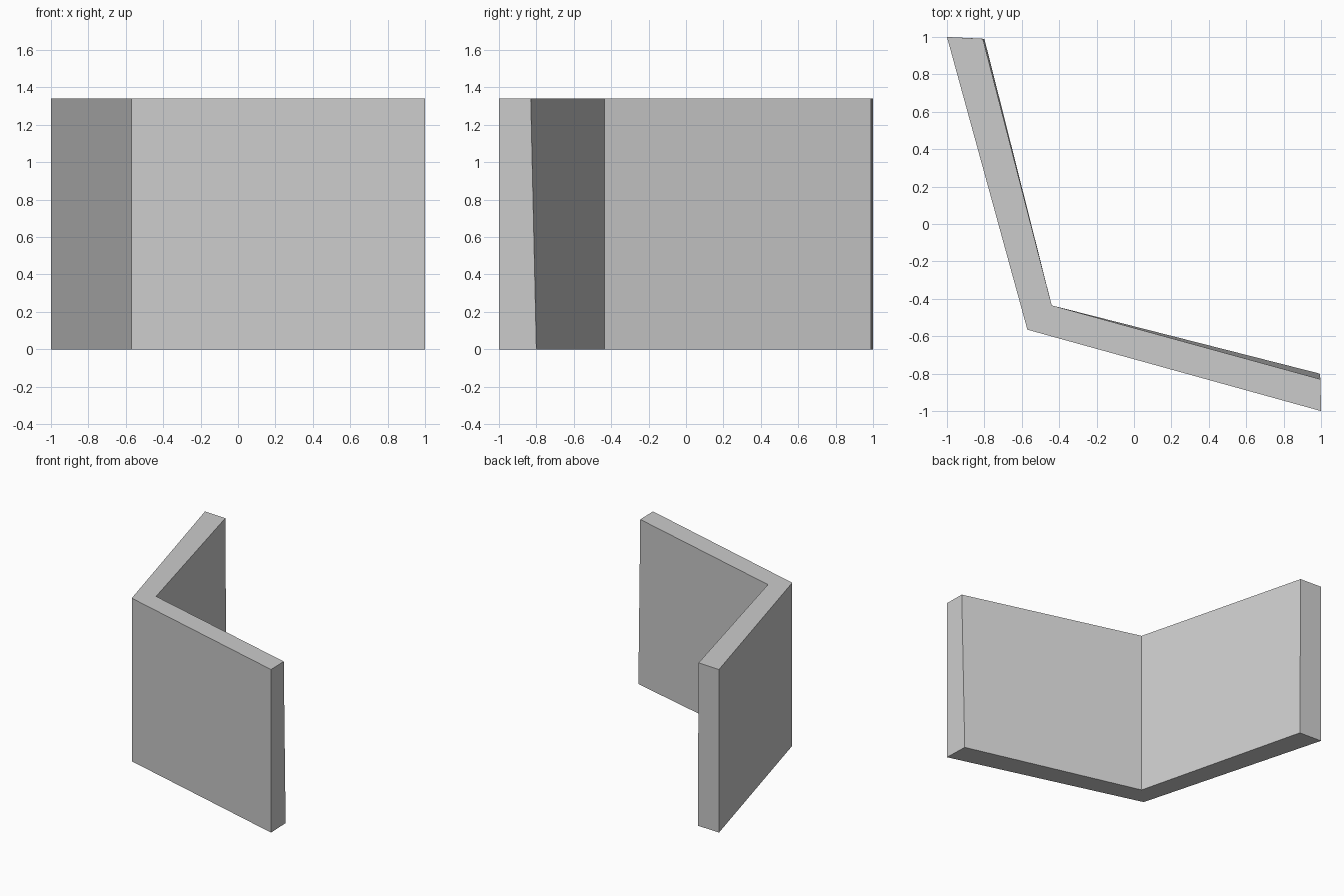
import bpy
import bmesh

if "Cube" in bpy.data.objects:
    bpy.data.objects.remove(bpy.data.objects["Cube"])

HEIGHT = 1.34

# Plan outline of the bent panel: three outer points, then three inner points
BOTTOM = [(-1, 1), (-0.57, -0.565), (1, -1), (0.993, -0.80), (-0.44, -0.435), (-0.80, 0.99)]
# The free inner corners lean in slightly at the top
TOP = [(-1, 1), (-0.57, -0.565), (1, -1), (0.997, -0.83), (-0.44, -0.435), (-0.808, 0.99)]


def loft(name, bottom, top, height):
    bm = bmesh.new()
    low = [bm.verts.new((x, y, 0)) for x, y in bottom]
    high = [bm.verts.new((x, y, height)) for x, y in top]
    n = len(low)
    # Caps are split at the mitred corner, one quad per wing
    for ring in (low, high):
        bm.faces.new([ring[i] for i in (0, 1, 4, 5)])
        bm.faces.new([ring[i] for i in (1, 2, 3, 4)])
    # Side walls
    for i in range(n):
        j = (i + 1) % n
        bm.faces.new((low[i], low[j], high[j], high[i]))
    bmesh.ops.recalc_face_normals(bm, faces=bm.faces)
    mesh = bpy.data.meshes.new(name)
    bm.to_mesh(mesh)
    bm.free()
    obj = bpy.data.objects.new(name, mesh)
    bpy.context.collection.objects.link(obj)
    return obj


# Corner panel with two wings
loft("corner_panel", BOTTOM, TOP, HEIGHT)
